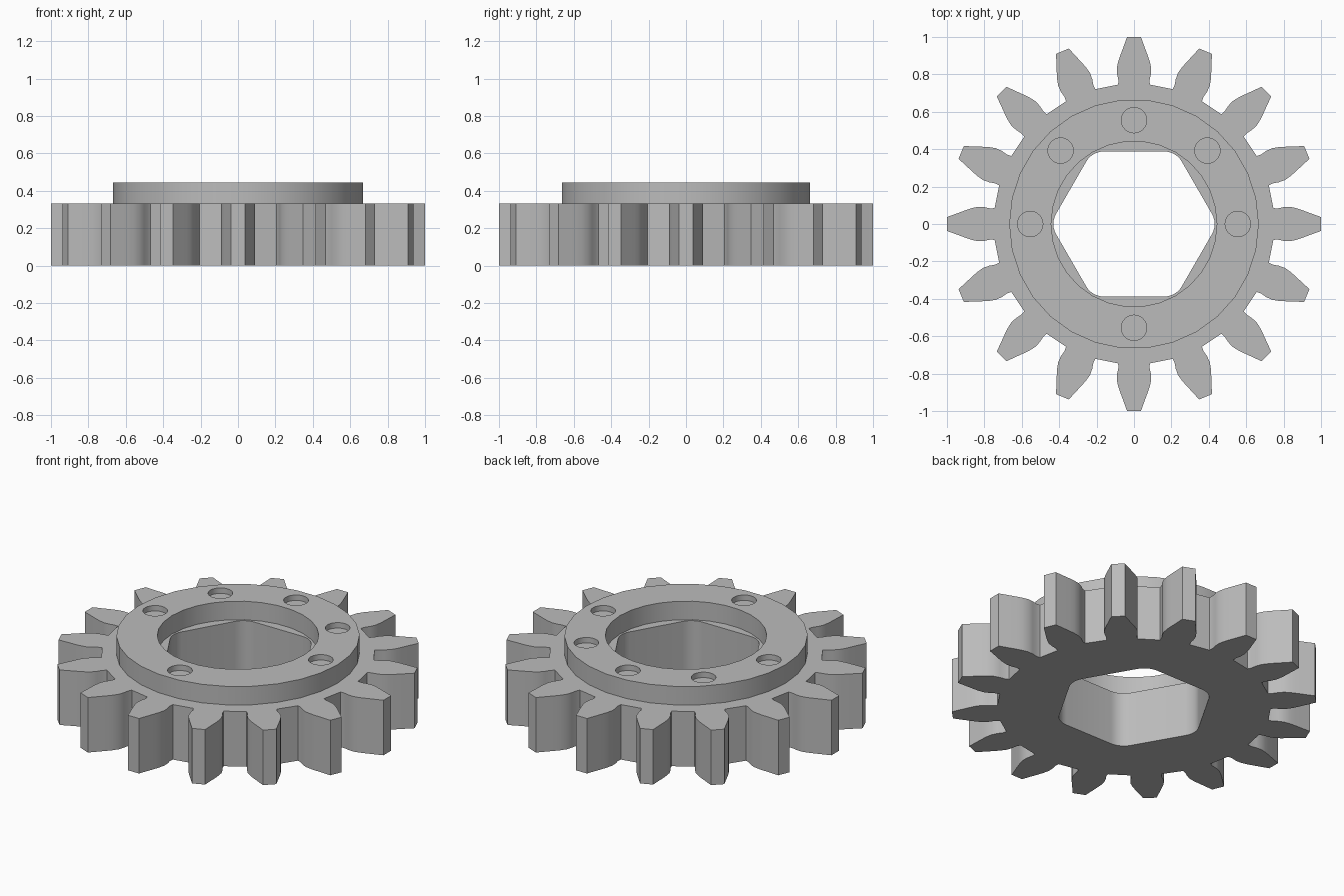
import bpy
import bmesh
from math import sin, cos, pi, radians
from mathutils import Matrix, Vector

if "Cube" in bpy.data.objects:
    bpy.data.objects.remove(bpy.data.objects["Cube"])

TEETH = 16
PLATE_TOP, RING_TOP = 0.333, 0.445

grey = bpy.data.materials.new("plain grey")
grey.use_nodes = True
grey.diffuse_color = (0.5, 0.5, 0.5, 1)
grey.node_tree.nodes["Principled BSDF"].inputs["Base Color"].default_value = (0.5, 0.5, 0.5, 1)


def prism(name, outline, z0, z1):
    """Extrude a closed counter-clockwise outline from z0 to z1."""
    bm = bmesh.new()
    face = bm.faces.new([bm.verts.new((p[0], p[1], z0)) for p in outline])
    top = bmesh.ops.extrude_face_region(bm, geom=[face])["geom"]
    bmesh.ops.translate(bm, vec=(0, 0, z1 - z0),
                        verts=[g for g in top if isinstance(g, bmesh.types.BMVert)])
    bmesh.ops.recalc_face_normals(bm, faces=bm.faces)
    mesh = bpy.data.meshes.new(name)
    bm.to_mesh(mesh)
    bm.free()
    mesh.materials.append(grey)
    obj = bpy.data.objects.new(name, mesh)
    bpy.context.collection.objects.link(obj)
    return obj


def circle(radius, sides, cx=0, cy=0):
    return [(cx + radius * cos(2 * pi * i / sides), cy + radius * sin(2 * pi * i / sides))
            for i in range(sides)]


def combine(target, tool, operation):
    """Apply a boolean and remove the tool object."""
    mod = target.modifiers.new("cut", 'BOOLEAN')
    mod.object, mod.operation, mod.solver = tool, operation, 'EXACT'
    bpy.context.view_layer.objects.active = target
    bpy.ops.object.modifier_apply(modifier=mod.name)
    bpy.data.objects.remove(tool)


# Toothed plate: one mirrored tooth flank repeated around the axis
flank = [(0.745, 0.085), (0.768, 0.083), (0.80, 0.09), (0.835, 0.092),
         (0.87, 0.084), (0.90, 0.074), (0.94, 0.059), (1.0, 0.037)]
tooth = [(r, -w) for r, w in flank] + [(r, w) for r, w in reversed(flank)]
outline = []
for i in range(TEETH):
    turn = Matrix.Rotation(2 * pi * i / TEETH, 2)
    outline += [turn @ Vector(p) for p in tooth]
gear = prism("gear", outline, 0, PLATE_TOP)

# Raised collar with a round bore
collar = prism("collar", circle(0.667, 30), PLATE_TOP, RING_TOP)
combine(collar, prism("bore", circle(0.443, 30), 0.2, 0.6), 'DIFFERENCE')
combine(gear, collar, 'UNION')

# Rounded hexagonal opening through the plate
fillet, apothem = 0.11, 0.388
corner = (apothem - fillet) / cos(pi / 6)
hexagon = []
for i in range(6):
    a = i * pi / 3
    for step in range(-3, 4):
        b = a + radians(step * 10)
        hexagon.append((corner * cos(a) + fillet * cos(b), corner * sin(a) + fillet * sin(b)))
combine(gear, prism("hex_opening", hexagon, -0.2, 0.6), 'DIFFERENCE')

# Shallow round sockets on the collar
for deg in (0, 45, 90, 135, 180, 270):
    a = radians(deg)
    socket = circle(0.068, 24, 0.555 * cos(a), 0.555 * sin(a))
    combine(gear, prism("socket", socket, RING_TOP - 0.033, 0.6), 'DIFFERENCE')

# Smooth curved walls, sharp corners
bpy.ops.object.select_all(action='DESELECT')
gear.select_set(True)
bpy.context.view_layer.objects.active = gear
bpy.ops.object.shade_smooth_by_angle(angle=radians(25))
